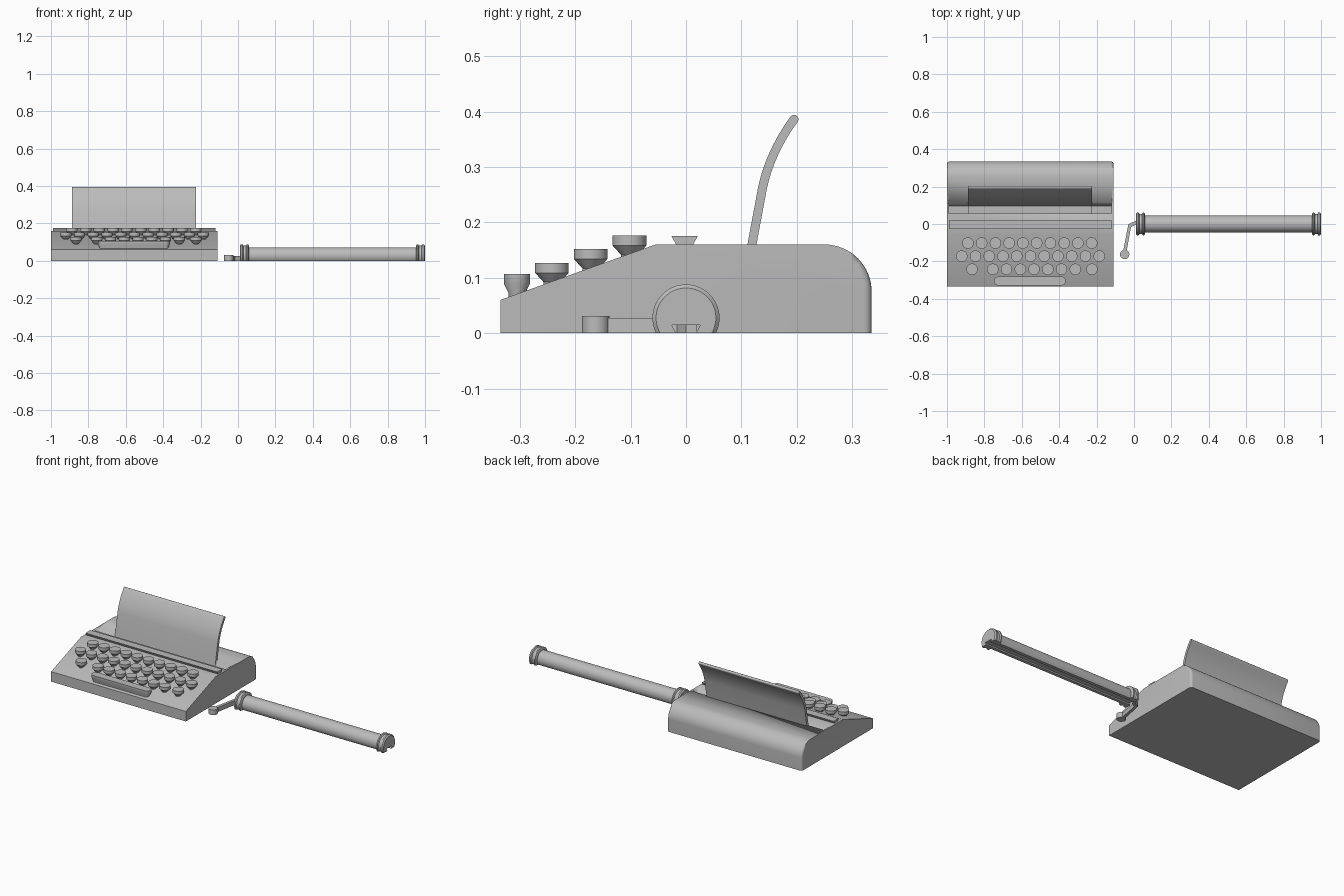
import bpy, bmesh
from math import sin, cos, pi, asin
from mathutils import Vector

old = bpy.data.objects.get("Cube")
if old:
    bpy.data.objects.remove(old, do_unlink=True)

grey = bpy.data.materials.new("plain grey")
grey.use_nodes = True
COLOUR = (0.5, 0.5, 0.5, 1)
grey.diffuse_color = COLOUR
grey.node_tree.nodes["Principled BSDF"].inputs["Base Color"].default_value = COLOUR


def loft(name, rings, bevel_rule=None, width=0.0):
    """Skin a list of equal-length point rings and cap both ends."""
    bm = bmesh.new()
    loops = [[bm.verts.new(p) for p in ring] for ring in rings]
    n = len(loops[0])
    for a, b in zip(loops, loops[1:]):
        for i in range(n):
            j = (i + 1) % n
            bm.faces.new((a[i], a[j], b[j], b[i]))
    bm.faces.new(loops[0][::-1])
    bm.faces.new(loops[-1])
    bmesh.ops.remove_doubles(bm, verts=bm.verts, dist=1e-5)
    if bevel_rule:
        edges = [e for e in bm.edges if bevel_rule(e)]
        bmesh.ops.bevel(bm, geom=edges, offset=width, segments=4,
                        profile=0.5, affect='EDGES')
    bmesh.ops.recalc_face_normals(bm, faces=bm.faces)
    mesh = bpy.data.meshes.new(name)
    bm.to_mesh(mesh)
    bm.free()
    mesh.materials.append(grey)
    ob = bpy.data.objects.new(name, mesh)
    bpy.context.collection.objects.link(ob)
    bpy.ops.object.select_all(action='DESELECT')
    ob.select_set(True)
    bpy.context.view_layer.objects.active = ob
    bpy.ops.object.shade_smooth_by_angle(angle=0.6)
    return ob


def prism(name, profile, x0, x1, **kw):
    """Extrude a (y, z) profile along x."""
    return loft(name, [[(x, y, z) for y, z in profile] for x in (x0, x1)], **kw)


# Body: wedge front, rounded back, softened rear corners
R = 0.085
arc = [(0.25 + R * sin(t), 0.075 + R * cos(t)) for t in [i * pi / 32 for i in range(17)]]
body = prism("body", [(-0.335, 0), (-0.335, 0.06), (-0.055, 0.16)] + arc + [(0.335, 0)],
             -1, -0.11, width=0.014,
             bevel_rule=lambda e: abs(e.verts[0].co.x - e.verts[1].co.x) < 1e-4
             and all(v.co.y > 0.3 for v in e.verts)
             and any(v.co.z > 0.01 for v in e.verts))

# Paper trough cut into the top
cutter = prism("trough_cutter", [(0.056, 0.06), (0.096, 0.06), (0.115, 0.16),
                                 (0.115, 0.2), (0.056, 0.2)], -0.99, -0.12)
cutter.hide_render = True
cut = body.modifiers.new("trough", 'BOOLEAN')
cut.operation, cut.solver, cut.object = 'DIFFERENCE', 'EXACT', cutter
bpy.context.view_layer.objects.active = body
bpy.ops.object.modifier_apply(modifier="trough")
bpy.data.objects.remove(cutter, do_unlink=True)

# Dovetail rail for the roller
prism("roller_rail", [(-0.017, 0.158), (-0.026, 0.175), (0.021, 0.175), (0.012, 0.158)],
      -0.99, -0.12)

# Curved sheet of paper with a rounded top edge, and its foot in the trough
p0, p1, p2 = Vector((0.138, 0.262)), Vector((0.152, 0.327)), Vector((0.195, 0.386))
centre = [Vector((0.102, 0.065)), Vector((0.119, 0.16))]
centre += [p0 * (1 - t) ** 2 + p1 * 2 * t * (1 - t) + p2 * t * t
           for t in [i / 12 for i in range(13)]]
front, back = [], []
for i, p in enumerate(centre):
    d = (centre[min(i + 1, len(centre) - 1)] - centre[max(i - 1, 0)]).normalized()
    side = Vector((-d.y, d.x)) * 0.008
    front.append(p + side)
    back.append(p - side)
tip = [centre[-1] + side * cos(a) + d * 0.008 * sin(a) for a in [k * pi / 8 for k in range(1, 8)]]
prism("paper", front + tip + back[::-1], -0.888, -0.225)
prism("paper_foot", [(0.057, 0.06), (0.1, 0.06), (0.1, 0.075), (0.057, 0.075)], -0.888, -0.225)


# Keys: flat cap, cone and stem; the space bar is a stretched key
def key(name, x, y, top, r=0.0305, half=0.0):
    rings = []
    for radius, drop in ((r, 0), (r, 0.018), (0.015, 0.035), (0.015, 0.055)):
        ring = []
        for k in range(32):
            a = -pi / 2 + (k + 0.5) * pi / 16
            shift = half if k < 16 else -half
            ring.append((x + shift + radius * cos(a), y + radius * sin(a), top - drop))
        rings.append(ring)
    loft(name, rings)


STEP = 0.0735
rows = [
    ("top_row", -0.102, 0.176, [-0.888 + STEP * i for i in range(10)]),
    ("middle_row", -0.172, 0.152, [-0.921 + STEP * i for i in range(11)]),
    ("bottom_row", -0.242, 0.127,
     [-0.866] + [-0.755 + STEP * i for i in range(7)] + [-0.225]),
]
for row, y, top, xs in rows:
    for i, x in enumerate(xs):
        key(f"{row}_key_{i + 1}", x, y, top)
key("space_bar", -0.557, -0.305, 0.107, r=0.0235, half=0.169)

# Roller lying beside the body: flat underside with a dovetail groove
AXIS = 0.0275


def roller_ring(x, r):
    low = -asin(AXIS / r)
    ring = [(x, r * cos(a), max(0, AXIS + r * sin(a)))
            for a in [low + (pi - 2 * low) * i / 48 for i in range(49)]]
    return ring + [(x, -0.018, 0), (x, -0.026, 0.015), (x, 0.026, 0.015), (x, 0.018, 0)]


rim = [(0.01, 0.054), (0.016, 0.0605), (0.025, 0.0605), (0.029, 0.054),
       (0.043, 0.054), (0.047, 0.0605), (0.054, 0.0605), (0.058, 0.054), (0.058, 0.045)]
outline = rim + [(1.01 - x, r) for x, r in reversed(rim)]
loft("roller", [roller_ring(x, r) for x, r in outline])

# Crank: bent arm and round handle
arm = [(0.015, 0.02), (-0.03, -0.002), (-0.06, -0.155),
       (-0.042, -0.158), (-0.016, -0.016), (0.015, 0.0)]
loft("crank_arm", [[(x, y, z) for x, y in arm] for z in (0, 0.027)])
loft("crank_handle", [[(-0.05 + 0.025 * cos(k * pi / 16), -0.163 + 0.025 * sin(k * pi / 16), z)
                       for k in range(32)] for z in (0, 0.031)])
